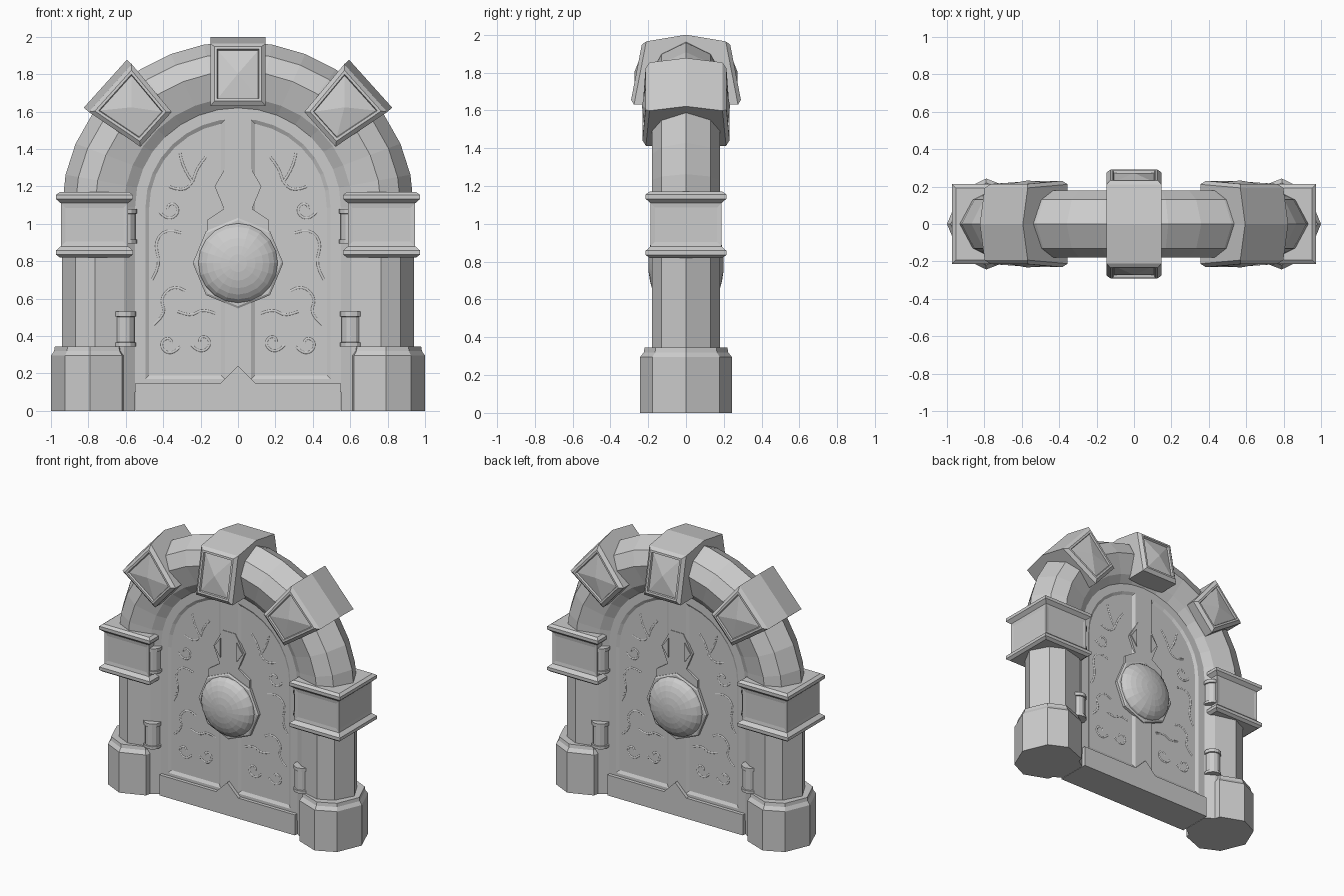
import bpy, bmesh
from math import sin, cos, pi, radians
from mathutils import Matrix

if "Cube" in bpy.data.objects:
    bpy.data.objects.remove(bpy.data.objects["Cube"])


def finish(name, bm, matrix=None):
    bmesh.ops.recalc_face_normals(bm, faces=bm.faces)
    me = bpy.data.meshes.new(name)
    bm.to_mesh(me)
    bm.free()
    ob = bpy.data.objects.new(name, me)
    bpy.context.collection.objects.link(ob)
    if matrix:
        ob.matrix_world = matrix
    return ob


def loft(rings):
    """Skin closed rings of points and cap both ends."""
    bm = bmesh.new()
    rows = [[bm.verts.new(p) for p in ring] for ring in rings]
    n = len(rows[0])
    for a, b in zip(rows, rows[1:]):
        for i in range(n):
            bm.faces.new((a[i], a[(i + 1) % n], b[(i + 1) % n], b[i]))
    bm.faces.new(rows[0])
    bm.faces.new(rows[-1])
    bmesh.ops.recalc_face_normals(bm, faces=bm.faces)
    return bm


def slab(outline, y):
    """Extrude an x-z outline symmetrically front to back."""
    return loft([[(x, s * y, z) for x, z in outline] for s in (-1, 1)])


def inset(bm, faces, thickness, depth):
    bmesh.ops.inset_individual(bm, faces=faces, thickness=thickness,
                               depth=depth, use_even_offset=True)


ARCH_Z = 1.09


def arch_point(r, a):
    return r * cos(a), ARCH_Z + (0.53 + (r - 0.55) * 0.91) * sin(a)


# Arch and columns: one faceted profile swept up, over and down
half = [(0.94, 0), (0.87, 0.13), (0.765, 0.18), (0.61, 0.14), (0.55, 0.1)]
profile = half + [(r, -d) for r, d in reversed(half[1:])]
rings = [[(r, d, 0) for r, d in profile]]
for i in range(17):
    ring = []
    for r, d in profile:
        x, z = arch_point(r, pi * i / 16)
        ring.append((x, d, z))
    rings.append(ring)
rings.append([(-r, d, 0) for r, d in profile])
finish("arch_and_columns", loft(rings))

for s, side in ((-1, "left"), (1, "right")):
    # Octagonal column plinth
    octagon = [(0.21, 0), (0.135, 0.178), (0, 0.243), (-0.17, 0.178)]
    octagon += [(-0.21, 0), (-0.17, -0.178), (0, -0.243), (0.135, -0.178)]
    rings = [[(s * (0.79 + x * k), y * k, z) for x, y in octagon]
             for k, z in ((1, 0), (1, 0.295), (0.92, 0.32), (0.9, 0.345))]
    finish(side + "_plinth", loft(rings))

    # Square band with moulded ledges and sunk side panels
    steps = [(0.185, 0.82), (0.205, 0.835), (0.205, 0.858), (0.18, 0.88)]
    steps += [(h, 1.99 - z) for h, z in reversed(steps)]
    rings = [[(s * 0.7675 + i * h, j * (h + 0.008), z)
              for i, j in ((1, 1), (-1, 1), (-1, -1), (1, -1))] for h, z in steps]
    bm = loft(rings)
    body = [f for f in bm.faces if abs(f.normal.z) < 0.1
            and 0.9 < f.calc_center_median().z < 1.1]
    inset(bm, body, 0.025, -0.004)
    finish(side + "_band", bm)

    # Hinge barrels on both door faces
    for label, z0, x0 in (("lower", 0.345, 0.605), ("upper", 0.895, 0.6)):
        for f, face in ((-1, "front"), (1, "back")):
            steps = [(0.06, 0), (0.06, 0.02), (0.052, 0.022), (0.052, 0.158),
                     (0.06, 0.16), (0.06, 0.185)]
            rings = [[(s * x0 + r * cos(a * pi / 6),
                       f * 0.12 + r * sin(a * pi / 6), z0 + z)
                      for a in range(12)] for r, z in steps]
            finish(f"{side}_{label}_{face}_hinge", loft(rings))

    # Door leaf with a shallow sunk panel on each face
    leaf = [(0, 0.1), (0.565, 0.1)]
    leaf += [arch_point(0.565, pi * i / 16) for i in range(9)]
    bm = slab([(s * x, z) for x, z in leaf], 0.1)
    faces = [f for f in bm.faces if abs(f.normal.y) > 0.9]
    inset(bm, faces, 0.07, 0)
    inset(bm, faces, 0.02, -0.012)
    finish(side + "_door_leaf", bm)

    # Small triangular studs above the boss
    tri = [(s * 0.065, 1.13), (s * 0.065, 1.27), (s * 0.115, 1.2)]
    finish(side + "_stud", slab(tri, 0.112))

    # Domed boss, one on each door face (s is front or back here)
    bm = bmesh.new()
    bmesh.ops.create_uvsphere(bm, u_segments=20, v_segments=14, radius=0.215)
    finish(("front" if s < 0 else "back") + "_boss", bm,
           Matrix.Translation((0, s * 0.105, 0.79)) @ Matrix.Diagonal((1, 0.44, 1, 1))
           @ Matrix.Rotation(pi / 2, 4, 'X'))

# Pointed threshold rail, open underneath
rail = [(-0.547, 0), (0.547, 0), (0.547, 0.15), (0.09, 0.15), (0, 0.24),
        (-0.09, 0.15), (-0.547, 0.15)]
bm = slab(rail, 0.125)
finish("threshold", bm)

# Crest plate on the meeting stiles
crest = [(0.165, 0.9), (0.165, 1.02), (0.075, 1.08), (0.125, 1.2), (0.05, 1.33)]
finish("crest_plate", slab(crest + [(-x, z) for x, z in reversed(crest)], 0.104))

# Octagonal boss ring
finish("boss_ring", loft([[(r * cos(a * pi / 4), y, 0.79 + r * sin(a * pi / 4))
                           for a in range(8)]
                          for r, y in ((0.23, -0.115), (0.242, -0.108),
                                       (0.242, 0.108), (0.23, 0.115))]))


def voussoir(name, x, z, angle, depth, top_depth, width, top_width, length):
    """Projecting arch block with a framed pyramid on each face."""
    side = [(-depth, 0), (depth, 0), (top_depth, length - 0.035),
            (0, length), (-top_depth, length - 0.035)]
    bm = loft([[(s * (width if r == 0 else top_width), d, r) for d, r in side]
               for s in (-1, 1)])
    front = [f for f in bm.faces if abs(f.normal.y) > 0.8]
    inset(bm, front, 0.022, 0.02)
    inset(bm, front, 0.014, 0)
    inset(bm, front, 0.004, -0.014)
    bmesh.ops.poke(bm, faces=front, offset=0.025)
    finish(name, bm, Matrix.Translation((x, 0, z)) @ Matrix.Rotation(angle, 4, 'Y'))


# Keystone and two flanking blocks
voussoir("keystone", 0, 1.63, 0, 0.275, 0.21, 0.148, 0.148, 0.37)
for s, side in ((-1, "left"), (1, "right")):
    voussoir(side + "_arch_block", s * 0.438, 1.505, s * radians(48),
             0.212, 0.193, 0.125, 0.172, 0.365)

# Low-relief scrollwork, mostly sunk into the leaves
paths = [[(0.17, 1.36), (0.22, 1.3), (0.24, 1.22), (0.3, 1.17), (0.37, 1.2)],
         [(0.24, 1.22), (0.3, 1.3), (0.31, 1.38)],
         [(0.3, 0.95), (0.38, 0.98), (0.45, 0.9), (0.41, 0.78), (0.46, 0.7)],
         [(0.28, 0.64), (0.34, 0.68), (0.42, 0.6), (0.38, 0.52), (0.45, 0.46)],
         [(0.12, 0.52), (0.19, 0.55), (0.25, 0.5), (0.32, 0.53)]]
for cx, cz, turn in ((0.19, 0.37, 1), (0.37, 0.36, -1), (0.36, 1.08, 1)):
    paths.append([(cx + turn * (0.015 + 0.006 * i) * cos(i * 0.75),
                   cz + (0.015 + 0.006 * i) * sin(i * 0.75)) for i in range(9)])
cu = bpy.data.curves.new("scrollwork", 'CURVE')
cu.dimensions = '3D'
cu.bevel_depth = 0.012
cu.bevel_resolution = 0
cu.resolution_u = 3
for path in paths:
    for sx in (-1, 1):
        for sy in (-1, 1):
            sp = cu.splines.new('NURBS')
            sp.points.add(len(path) - 1)
            for pt, (x, z) in zip(sp.points, path):
                pt.co = (sx * x, sy * 0.082, z, 1)
            sp.order_u = 3
            sp.use_endpoint_u = True
bpy.context.collection.objects.link(bpy.data.objects.new("scrollwork", cu))
